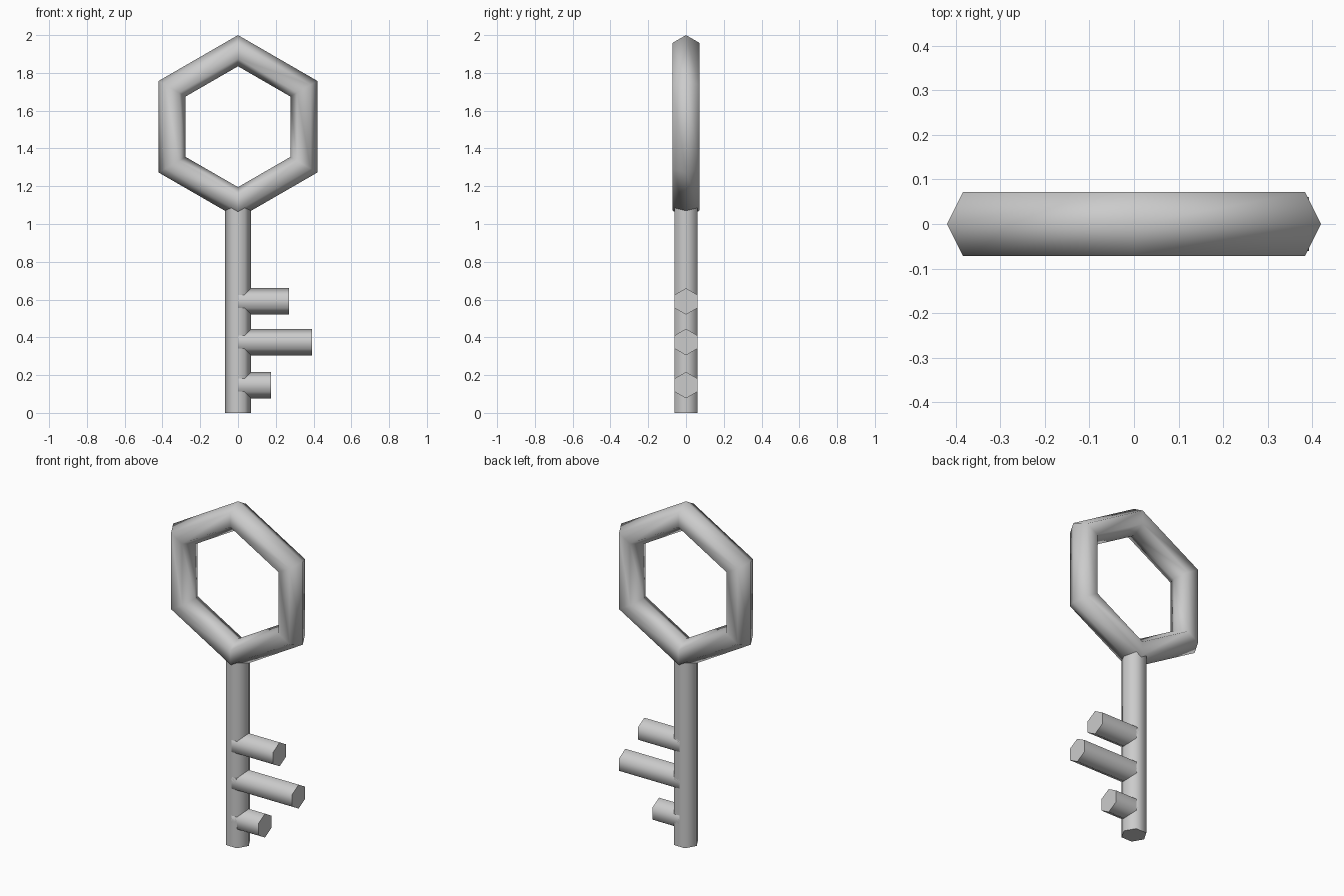
import bpy
from math import pi, radians

cube = bpy.data.objects.get("Cube")
if cube:
    bpy.data.objects.remove(cube, do_unlink=True)

# Single grey metal
metal = bpy.data.materials.new("grey_metal")
metal.use_nodes = True
grey = (0.6, 0.6, 0.6, 1)
metal.diffuse_color = grey
metal.node_tree.nodes["Principled BSDF"].inputs["Base Color"].default_value = grey

BAR_RADIUS = 0.07


def finish(name):
    """Name the new part, colour it and smooth its sides but not its caps."""
    part = bpy.context.object
    part.name = name
    part.data.materials.append(metal)
    bpy.ops.object.shade_smooth_by_angle(angle=radians(75))
    return part


def hex_bar(name, length, centre, rotation):
    bpy.ops.mesh.primitive_cylinder_add(
        vertices=6, radius=BAR_RADIUS, depth=length, location=centre, rotation=rotation)
    return finish(name)


# Hexagonal handle ring, standing on a corner
bpy.ops.mesh.primitive_torus_add(
    major_segments=6, minor_segments=6, major_radius=0.4025, minor_radius=0.0825,
    location=(0, 0, 1.515), rotation=(pi / 2, pi / 2, 0))
finish("handle_ring")

# Shaft, its top buried in the ring
SHAFT_TOP = 1.1
hex_bar("shaft", SHAFT_TOP, (0, 0, SHAFT_TOP / 2), (0, 0, pi / 2))

# Teeth, running out of the shaft to the left
teeth = {"upper_tooth": (0.59, 0.27), "middle_tooth": (0.375, 0.393), "lower_tooth": (0.147, 0.175)}
for name, (height, reach) in teeth.items():
    hex_bar(name, reach, (reach / 2, 0, height), (pi / 2, 0, pi / 2))
